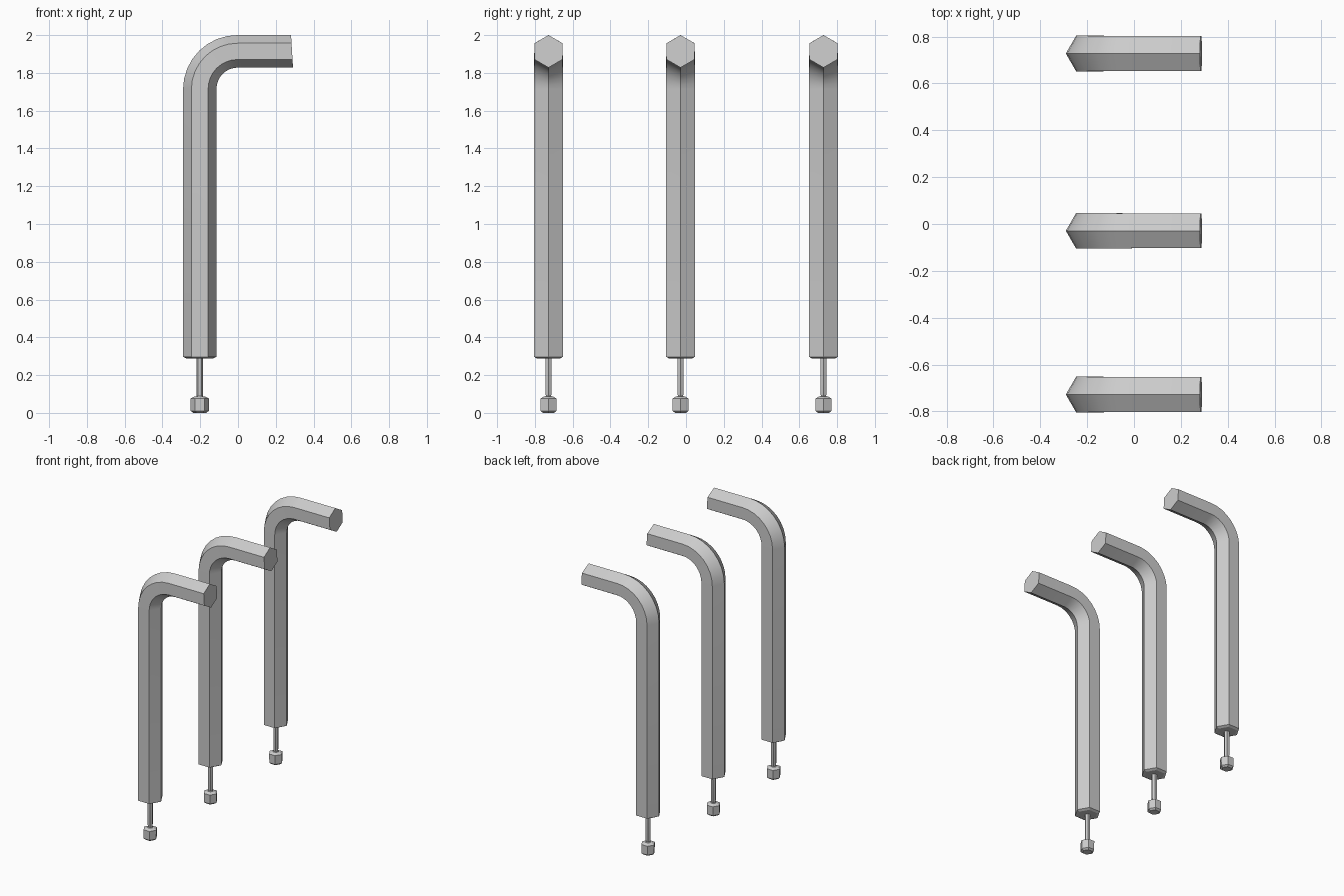
import bpy, bmesh
from math import sin, cos, pi, radians

if "Cube" in bpy.data.objects:
    bpy.data.objects.remove(bpy.data.objects["Cube"])

SX, SZ = -0.2025, 1.914   # centre lines of the long and short arm
BEND = 0.2                # bend radius


def hex_sweep(name, stations, y):
    """Loft six-sided rings; a station is (x, z, heading, radius)."""
    bm = bmesh.new()
    rings = []
    for x, z, a, r in stations:
        ring = []
        for k in range(6):
            t = k * pi / 3
            n = r * cos(t)
            ring.append(bm.verts.new((x - n * sin(a), y + r * sin(t), z + n * cos(a))))
        rings.append(ring)
    for lo, hi in zip(rings, rings[1:]):
        for k in range(6):
            j = (k + 1) % 6
            bm.faces.new((lo[k], lo[j], hi[j], hi[k]))
    bm.faces.new(rings[0])
    bm.faces.new(rings[-1])
    bmesh.ops.recalc_face_normals(bm, faces=bm.faces)
    mesh = bpy.data.meshes.new(name)
    bm.to_mesh(mesh)
    bm.free()
    obj = bpy.data.objects.new(name, mesh)
    bpy.context.collection.objects.link(obj)
    bpy.ops.object.select_all(action='DESELECT')
    obj.select_set(True)
    bpy.context.view_layer.objects.active = obj
    bpy.ops.object.shade_smooth_by_angle(angle=radians(25))
    return obj


def upright(profile):
    return [(SX, z, pi / 2, r) for z, r in profile]


# Bent hexagonal bar: chamfered foot, quarter bend, short arm
bar = upright([(0.288, 0.07), (0.297, 0.0885)])
steps = 8
for i in range(steps + 1):
    a = pi / 2 * (1 - i / steps)
    bar.append((SX + BEND - BEND * sin(a), SZ - BEND + BEND * cos(a),
                a, 0.0885 - 0.0025 * i / steps))
bar.append((0.286, SZ, radians(3.4), 0.086))

# Thin neck, pinched where it meets the tip
neck = upright([(0.08, 0.024), (0.09, 0.016), (0.105, 0.0185), (0.295, 0.0185)])

# Small hexagonal tip with chamfered ends
tip = upright([(0.0, 0.034), (0.011, 0.048), (0.076, 0.049), (0.086, 0.03)])

for label, y in (("front", -0.728), ("middle", -0.029), ("back", 0.728)):
    hex_sweep(label + "_bent_bar", bar, y)
    hex_sweep(label + "_neck", neck, y)
    hex_sweep(label + "_tip", tip, y)
